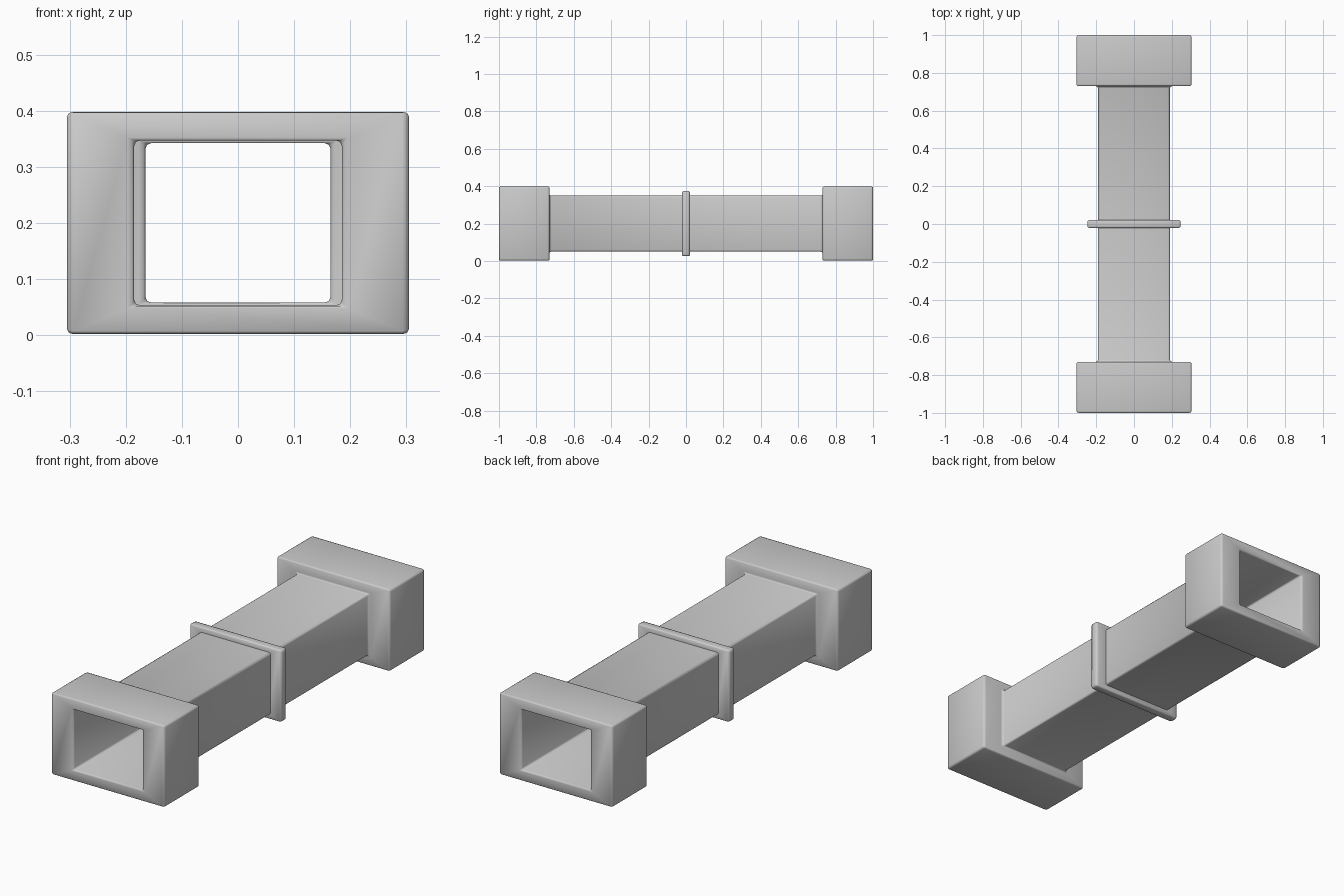
import bpy
import bmesh

if "Cube" in bpy.data.objects:
    bpy.data.objects.remove(bpy.data.objects["Cube"])

MID_Z = 0.2


def rect_frame(name, profile, bevel):
    """Sweep a closed profile of (half width, half height, y) around a rectangle."""
    bm = bmesh.new()
    loops = []
    for hx, hz, y in profile:
        loops.append([bm.verts.new((sx * hx, y, MID_Z + sz * hz))
                      for sx, sz in ((-1, -1), (1, -1), (1, 1), (-1, 1))])
    n = len(loops)
    for i in range(n):
        a, b = loops[i], loops[(i + 1) % n]
        for k in range(4):
            m = (k + 1) % 4
            bm.faces.new((a[k], a[m], b[m], b[k]))
    bmesh.ops.recalc_face_normals(bm, faces=bm.faces)
    for f in bm.faces:
        f.smooth = True
    mesh = bpy.data.meshes.new(name)
    bm.to_mesh(mesh)
    bm.free()
    obj = bpy.data.objects.new(name, mesh)
    bpy.context.collection.objects.link(obj)
    mod = obj.modifiers.new("soft_edges", 'BEVEL')
    mod.width = bevel
    mod.segments = 2
    mod.limit_method = 'ANGLE'
    return obj


# Hollow duct with a thick collar at each end
OUT, COLLAR, BORE = (0.19, 0.15), (0.305, 0.198), (0.185, 0.147)
END, STEP = 1.0, 0.73
duct_profile = [
    (*BORE, -END), (*COLLAR, -END), (*COLLAR, -STEP), (*OUT, -STEP),
    (*OUT, STEP), (*COLLAR, STEP), (*COLLAR, END), (*BORE, END),
]
rect_frame("duct_with_end_collars", duct_profile, 0.01)

# Thin flange ring at the middle, passing through the duct wall
flange_profile = [
    (0.165, 0.142, -0.021), (0.247, 0.174, -0.021),
    (0.247, 0.174, 0.021), (0.165, 0.142, 0.021),
]
rect_frame("middle_flange", flange_profile, 0.01)
